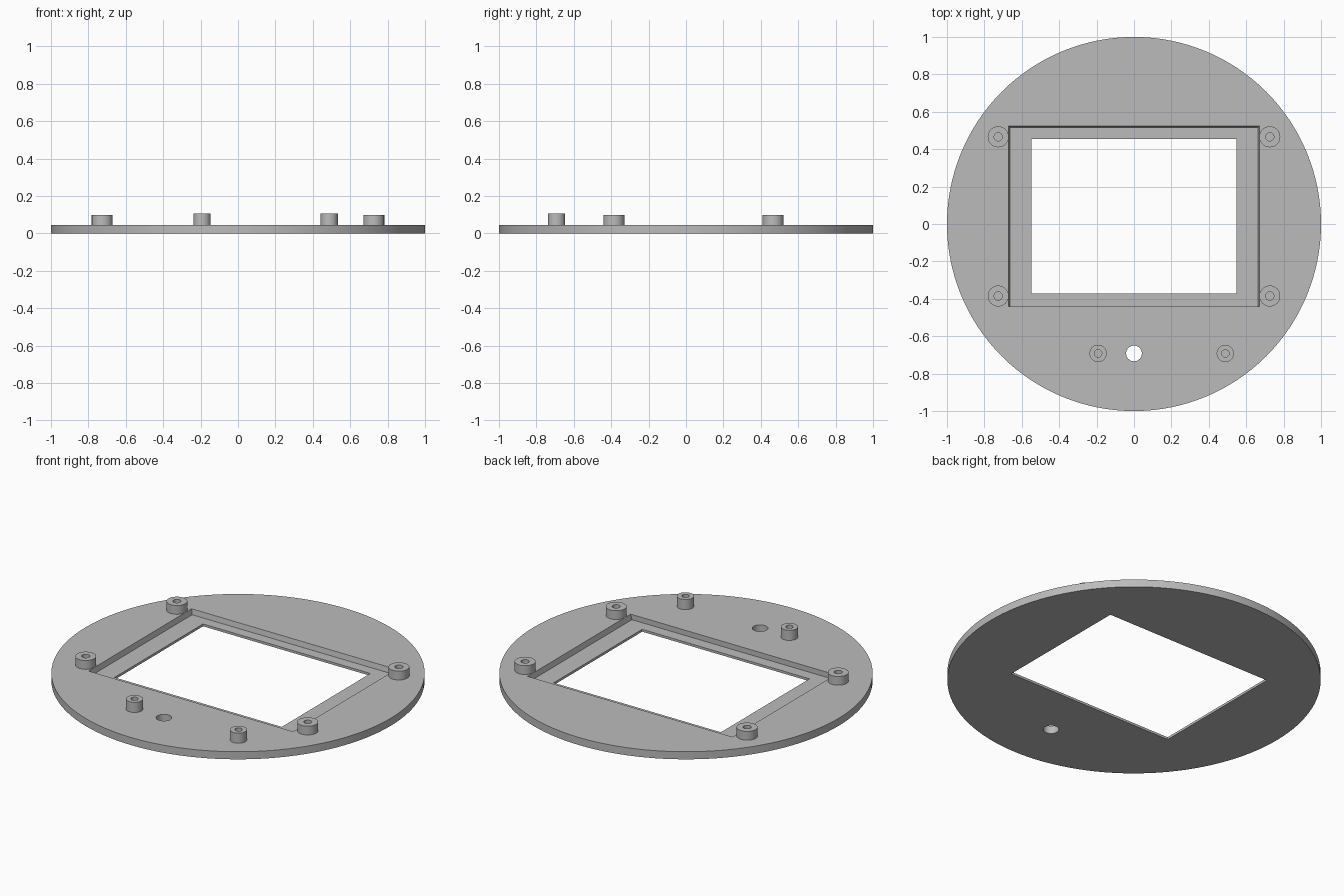
import bpy, bmesh, math

if "Cube" in bpy.data.objects:
    bpy.data.objects.remove(bpy.data.objects["Cube"])

T = 0.045       # plate thickness
FLOOR = 0.014   # floor height of the window recess

grey = bpy.data.materials.new("plain grey")
grey.diffuse_color = (0.5, 0.5, 0.5, 1)
grey.use_nodes = True
grey.node_tree.nodes["Principled BSDF"].inputs["Base Color"].default_value = grey.diffuse_color


def finish(name, bm):
    bmesh.ops.recalc_face_normals(bm, faces=bm.faces)
    mesh = bpy.data.meshes.new(name)
    bm.to_mesh(mesh)
    bm.free()
    mesh.materials.append(grey)
    ob = bpy.data.objects.new(name, mesh)
    bpy.context.collection.objects.link(ob)
    return ob


def smooth(ob):
    bpy.ops.object.select_all(action='DESELECT')
    ob.select_set(True)
    bpy.context.view_layer.objects.active = ob
    bpy.ops.object.shade_smooth_by_angle(angle=math.radians(30))


def prism(name, lower, upper, z0, z1):
    """Solid between two outlines with matching points."""
    bm = bmesh.new()
    a = [bm.verts.new((x, y, z0)) for x, y in lower]
    b = [bm.verts.new((x, y, z1)) for x, y in upper]
    bm.faces.new(a)
    bm.faces.new(b)
    n = len(a)
    for i in range(n):
        j = (i + 1) % n
        bm.faces.new((a[i], a[j], b[j], b[i]))
    return finish(name, bm)


def circle(r, n, cx=0, cy=0):
    return [(cx + r * math.cos(math.tau * i / n), cy + r * math.sin(math.tau * i / n))
            for i in range(n)]


def rect(x, y0, y1):
    return [(-x, y0), (x, y0), (x, y1), (-x, y1)]


def cut(ob, cutter):
    mod = ob.modifiers.new("cut", 'BOOLEAN')
    mod.operation, mod.solver, mod.object = 'DIFFERENCE', 'EXACT', cutter
    bpy.context.view_layer.objects.active = ob
    bpy.ops.object.modifier_apply(modifier=mod.name)
    bpy.data.objects.remove(cutter)


def standoff(name, x, y, r, hole, top):
    """Hollow post: profile spun around its axis, blind hole down to the plate."""
    n = 40
    profile = [(r, T - 0.004), (r, top), (hole, top), (hole, T + 0.001)]
    bm = bmesh.new()
    rings = [[bm.verts.new((px, py, z)) for px, py in circle(rad, n, x, y)]
             for rad, z in profile]
    for lo, hi in zip(rings, rings[1:]):
        for i in range(n):
            j = (i + 1) % n
            bm.faces.new((lo[i], lo[j], hi[j], hi[i]))
    bm.faces.new(rings[0])
    bm.faces.new(rings[-1])
    smooth(finish(name, bm))


# Round plate with a stepped window and a small through hole
plate = prism("round_plate", circle(1, 128), circle(1, 128), 0, T)
cut(plate, prism("recess_cutter", rect(0.662, -0.44, 0.517),
                 rect(0.67, -0.44, 0.523), FLOOR, T + 0.001))
window = rect(0.547, -0.372, 0.455)
cut(plate, prism("window_cutter", window, window, -0.1, 0.2))
hole = circle(0.042, 40, 0, -0.692)
cut(plate, prism("hole_cutter", hole, hole, -0.1, 0.2))
smooth(plate)

# Four corner standoffs around the window
for sx, side in ((-1, "left"), (1, "right")):
    for y, end in ((-0.385, "front"), (0.466, "back")):
        standoff(f"{end}_{side}_standoff", sx * 0.726, y, 0.056, 0.022, 0.097)

# Two slimmer, taller front standoffs
for x, side in ((-0.192, "left"), (0.488, "right")):
    standoff(f"slim_{side}_standoff", x, -0.692, 0.046, 0.02, 0.105)
